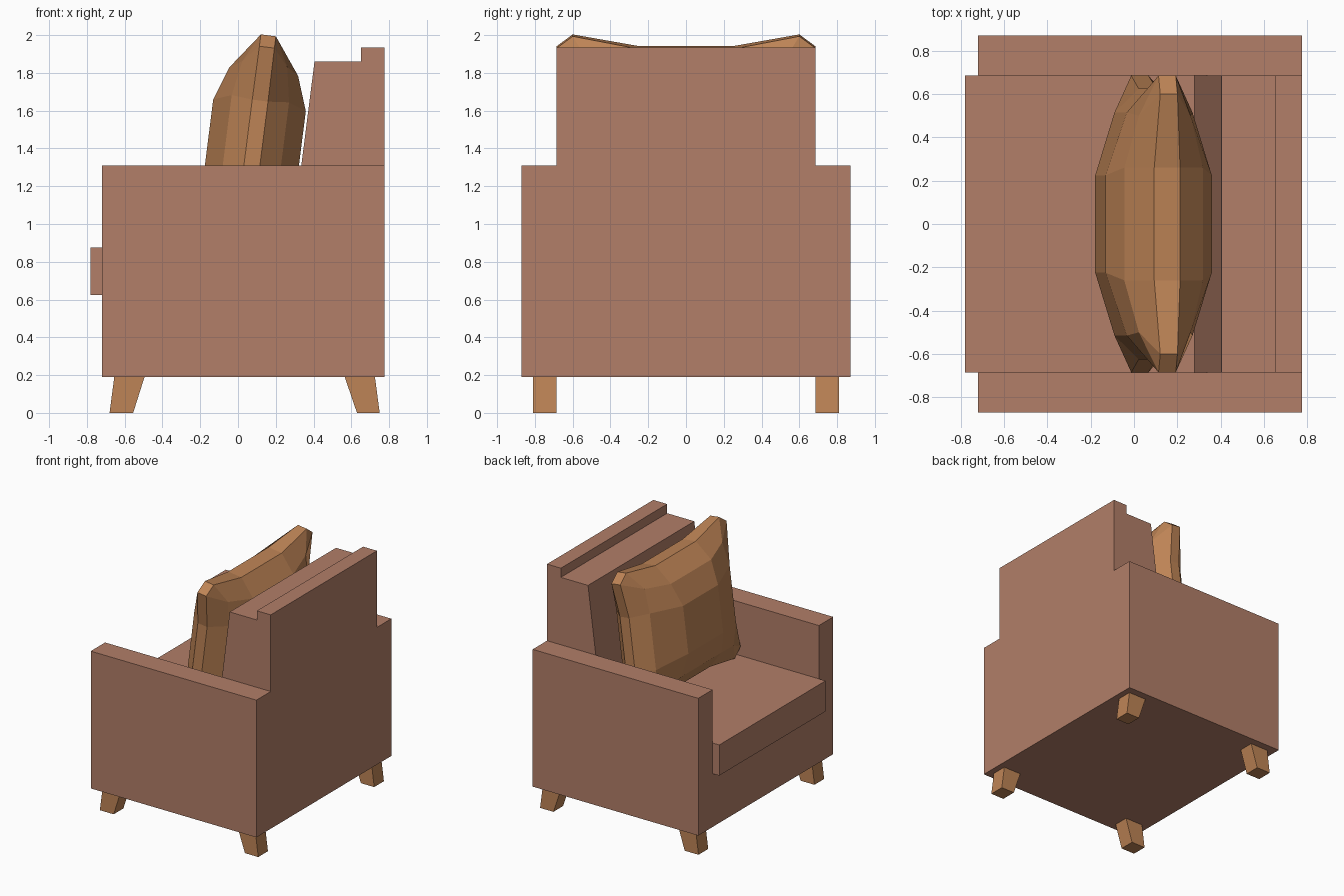
import bpy, bmesh, math
from mathutils import Matrix

if "Cube" in bpy.data.objects:
    bpy.data.objects.remove(bpy.data.objects["Cube"])


def material(name, rgb):
    m = bpy.data.materials.new(name)
    m.diffuse_color = (*rgb, 1)
    m.use_nodes = True
    m.node_tree.nodes["Principled BSDF"].inputs["Base Color"].default_value = m.diffuse_color
    return m


fabric = material("clay fabric", (0.445, 0.209, 0.138))
tan = material("tan", (0.515, 0.231, 0.093))


def finish(name, bm, mat):
    bmesh.ops.recalc_face_normals(bm, faces=bm.faces[:])
    me = bpy.data.meshes.new(name)
    bm.to_mesh(me)
    bm.free()
    me.materials.append(mat)
    ob = bpy.data.objects.new(name, me)
    bpy.context.collection.objects.link(ob)
    return ob


def extrude(name, pts, lo, hi, axis, mat):
    """Extrude a profile: (y, z) points along x, or (x, z) points along y."""
    bm = bmesh.new()
    rings = [[bm.verts.new((d, a, b) if axis == "x" else (a, d, b)) for a, b in pts]
             for d in (lo, hi)]
    bm.faces.new(rings[0])
    bm.faces.new(rings[1])
    n = len(pts)
    for i in range(n):
        j = (i + 1) % n
        bm.faces.new((rings[0][i], rings[0][j], rings[1][j], rings[1][i]))
    return finish(name, bm, mat)


W, A = 0.87, 0.685          # outer half width, inner half width

# Base with both arms, as one U profile
extrude("base_and_arms",
        [(-W, 0.19), (W, 0.19), (W, 1.31), (A, 1.31), (A, 0.625),
         (-A, 0.625), (-A, 1.31), (-W, 1.31)], -0.72, 0.65, "x", fabric)

# Back panel, stepped in above the arms
extrude("back_panel",
        [(-W, 0.19), (W, 0.19), (W, 1.31), (A, 1.31), (A, 1.935),
         (-A, 1.935), (-A, 1.31), (-W, 1.31)], 0.65, 0.775, "x", fabric)

# Seat and sloped back cushion
extrude("seat_cushion", [(-0.78, 0.625), (0.65, 0.625), (0.65, 0.875), (-0.78, 0.875)],
        -A, A, "y", fabric)
extrude("back_cushion", [(0.28, 0.875), (0.65, 0.875), (0.65, 1.86), (0.405, 1.86)],
        -A, A, "y", fabric)

# Splayed tapered legs
front = [(-0.68, 0), (-0.555, 0), (-0.495, 0.19), (-0.655, 0.19)]
rear = [(0.63, 0), (0.75, 0), (0.725, 0.19), (0.565, 0.19)]
for label, prof in (("front_leg", front), ("rear_leg", rear)):
    for side, y in (("left", 0.685), ("right", -0.81)):
        extrude(f"{label}_{side}", prof, y, y + 0.125, "y", tan)

# Pillow: one eighth as (thickness, across, up) points, mirrored on three axes
P = {
    "c": (0.247, 0, 0), "cu": (0.247, 0, 0.19), "cs": (0.247, 0.225, 0),
    "in": (0.247, 0.225, 0.19),
    "mu0": (0.183, 0, 0.37), "mu": (0.183, 0.26, 0.37), "mc": (0.12, 0.5, 0.41),
    "ms": (0.153, 0.515, 0.225), "ms0": (0.153, 0.515, 0),
    "ou0": (0.06, 0, 0.5), "ou": (0.06, 0.26, 0.5), "oc": (0.04, 0.6, 0.563),
    "od": (0.04, 0.685, 0.5), "os": (0.042, 0.625, 0.215), "os0": (0.042, 0.625, 0),
}
faces = ["c cs in cu", "cu in mu mu0", "cs ms0 ms in", "in ms mc mu",
         "mu0 mu ou ou0", "mu mc oc ou", "mc od oc", "ms os od mc", "ms0 os0 os ms"]
rim = ["ou0", "ou", "oc", "od", "os", "os0"]
bm = bmesh.new()
for sx in (-1, 1):
    for sy in (-1, 1):
        for sz in (-1, 1):
            def put(p):
                return bm.verts.new((p[0] * sx, p[1] * sy, p[2] * sz))
            for f in faces:
                bm.faces.new([put(P[k]) for k in f.split()])
            for a, b in zip(rim, rim[1:]):
                pa, pb = P[a], P[b]
                bm.faces.new([put(pa), put(pb), put((0, *pb[1:])), put((0, *pa[1:]))])
bmesh.ops.remove_doubles(bm, verts=bm.verts[:], dist=0.0005)
bmesh.ops.dissolve_limit(bm, angle_limit=math.radians(0.5),
                         verts=bm.verts[:], edges=bm.edges[:])
bm.transform(Matrix.Translation((0.09, 0, 1.44)) @ Matrix.Rotation(math.atan(0.127), 4, "Y"))
finish("pillow", bm, tan)
